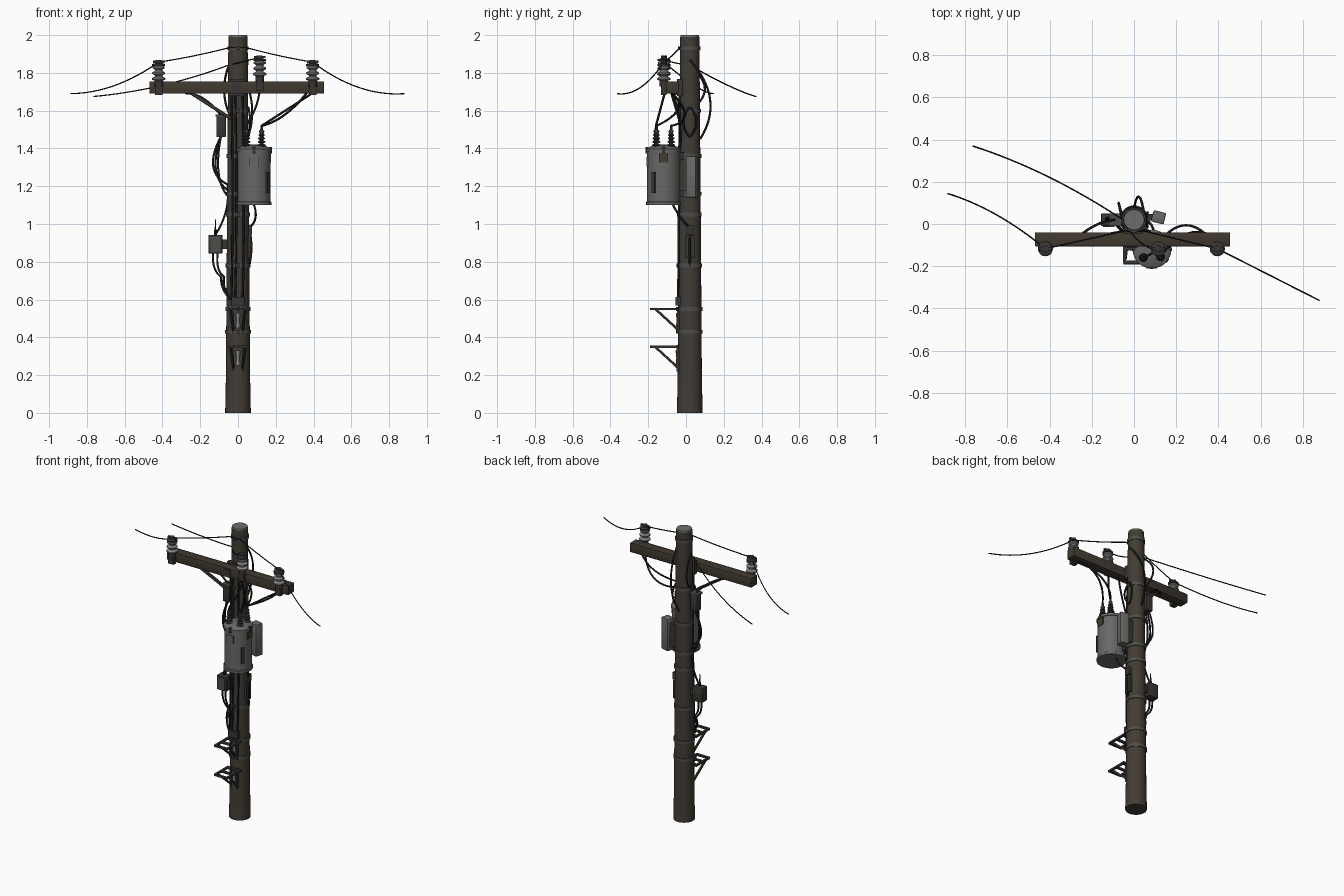
import bpy, bmesh, math
from mathutils import Vector

default_cube = bpy.data.objects.get("Cube")
if default_cube:
    bpy.data.objects.remove(default_cube)


def make_material(name, tone, warmth):
    """Colour given by its brightness and how brown it is."""
    colour = (tone, tone * (1 - warmth), tone * (1 - warmth * 2), 1)
    made = bpy.data.materials.new(name)
    made.use_nodes = True
    made.diffuse_color = colour
    made.node_tree.nodes["Principled BSDF"].inputs["Base Color"].default_value = colour
    return made


WOOD = make_material("weathered wood", 0.055, 0.18)
BEAM = make_material("crossarm wood", 0.052, 0.22)
SAWN = make_material("sawn wood end", 0.16, 0.04)
STEEL = make_material("painted grey steel", 0.14, 0.02)
CERAMIC = make_material("grey ceramic", 0.24, 0.01)
IRON = make_material("dark iron", 0.04, 0.06)
BAND = make_material("dull band steel", 0.08, 0.07)
RUBBER = make_material("black rubber", 0.012, 0)
RUST = make_material("rusty plate", 0.06, 0.25)

LEFT, BACK, UP = Vector((1, 0, 0)), Vector((0, 1, 0)), Vector((0, 0, 1))
RIGHT, FRONT, DOWN = -LEFT, -BACK, -UP
AXIS = BACK * 0.02


def pole_radius(height):
    return 0.066 - height * 0.0075


def on_pole(direction, height, out=0.0):
    """Point on the pole's side, or a little out from it."""
    return AXIS + UP * height + direction * (pole_radius(height) + out)


def finish(name, bm, material, center):
    bmesh.ops.recalc_face_normals(bm, faces=bm.faces)
    mesh = bpy.data.meshes.new(name)
    bm.to_mesh(mesh)
    bm.free()
    mesh.materials.append(material)
    mesh.shade_smooth()
    mesh.set_sharp_from_angle(angle=math.radians(35))
    made = bpy.data.objects.new(name, mesh)
    made.location = center
    bpy.context.collection.objects.link(made)
    return made


def lathe(name, profile, center, material, sides=20):
    """Revolve (radius, height) pairs about the upright axis, with both ends capped."""
    bm = bmesh.new()
    angles = [math.tau * step / sides for step in range(sides)]
    rings = [[bm.verts.new((radius * math.cos(a), radius * math.sin(a), height)) for a in angles]
             for radius, height in profile]
    for lower, upper in zip(rings, rings[1:]):
        for i in range(sides):
            bm.faces.new((lower[i - 1], lower[i], upper[i], upper[i - 1]))
    bm.faces.new(rings[0])
    bm.faces.new(rings[-1])
    return finish(name, bm, material, center)


def ribs(count, pitch, wide, narrow, taper=0.0):
    """Profile of a stack of discs on a core."""
    points = []
    for i in range(count):
        base, rim = i * pitch, wide - i * taper
        points += [(narrow, base), (rim, base + pitch / 4), (rim, base + pitch / 2), (narrow, base + pitch * 0.8)]
    return points


def box(name, center, size, material, turn=0.0, bevel=0.0):
    bm = bmesh.new()
    bmesh.ops.create_cube(bm, size=1)
    bmesh.ops.scale(bm, vec=size, verts=bm.verts)
    if bevel:
        bmesh.ops.bevel(bm, geom=bm.edges[:], offset=bevel, segments=2, affect='EDGES', profile=0.5)
    made = finish(name, bm, material, center)
    made.rotation_euler.z = turn
    return made


def bar(name, start, end, width, material):
    along = end - start
    made = box(name, (start + end) / 2, (width, width, along.length), material)
    made.rotation_euler = along.to_track_quat('Z', 'Y').to_euler()


def cable(name, start, end, sag, radius=0.006):
    """Round cable following a parabola, with its middle moved by sag."""
    curve = bpy.data.curves.new(name, 'CURVE')
    curve.dimensions = '3D'
    curve.bevel_depth, curve.bevel_resolution = radius, 1
    curve.use_fill_caps = True
    spline = curve.splines.new('POLY')
    steps = 16
    spline.points.add(steps)
    for i, point in enumerate(spline.points):
        t = i / steps
        point.co = (*(start.lerp(end, t) + sag * (4 * t * (1 - t))), 1)
    curve.materials.append(material_for_cables)
    bpy.context.collection.objects.link(bpy.data.objects.new(name, curve))


material_for_cables = RUBBER

# Pole with a pale sawn top
lathe("pole", [(0.068, 0), (0.064, 0.2), (pole_radius(1), 1), (pole_radius(2), 1.99)], AXIS, WOOD, sides=28)
lathe("pole_top", [(0.05, 1.99), (0.048, 2)], AXIS, SAWN, sides=28)

# Steel straps around the pole
for height in (0.43, 0.55, 0.78, 1.05, 1.16, 1.36, 1.6, 1.93):
    inner = pole_radius(height)
    outer = inner + 0.005
    lathe("pole_band", [(inner, -0.01), (outer, -0.01), (outer, 0.01), (inner, 0.01)],
          AXIS + UP * height, BAND, sides=28)
    box("band_clasp", on_pole(FRONT, height), (0.02, 0.02, 0.02), IRON)

# Crossarm, its mount and brace
ARM = Vector((-0.007, -0.073, 1.722))
box("crossarm", ARM, (0.925, 0.066, 0.064), BEAM, bevel=0.003)
box("crossarm_mount", ARM + BACK * 0.04, (0.09, 0.03, 0.09), IRON)
box("crossarm_plate", ARM + FRONT * 0.035, (0.05, 0.008, 0.05), IRON)
bar("crossarm_brace", ARM + RIGHT * 0.24 + DOWN * 0.03, on_pole(FRONT, 1.56) + RIGHT * 0.04, 0.016, BEAM)


def line_insulator(foot):
    """Ribbed ceramic on an iron pin; returns where the line is tied."""
    lathe("insulator_pin", [(0.014, -0.07), (0.014, -0.03), (0.022, -0.03), (0.022, 0.01)], foot, IRON, sides=12)
    lathe("insulator", ribs(count=3, pitch=0.03, wide=0.036, narrow=0.02, taper=0.002), foot, CERAMIC)
    top = foot + UP * 0.09
    lathe("insulator_cap", [(0.034, -0.01), (0.034, 0), (0.016, 0.005), (0.016, 0.02)], top, IRON, sides=12)
    box("insulator_clamp", top + UP * 0.012, (0.06, 0.016, 0.012), IRON)
    box("insulator_bracket", foot + DOWN * 0.05, (0.04, 0.03, 0.05), IRON)
    return top + UP * 0.01


end_foot = Vector((0, -0.117, 1.757))
right_tie = line_insulator(end_foot + RIGHT * 0.42)
left_tie = line_insulator(end_foot + LEFT * 0.395)
middle_tie = line_insulator(end_foot + LEFT * 0.115 + UP * 0.025)

# Transformer tank with rim, lid and fittings
TANK = Vector((0.085, -0.119, 1.1))
WIDTH = 0.087
lathe("transformer_tank", [(WIDTH - 0.01, 0), (WIDTH, 0), (WIDTH, 0.28)], TANK, STEEL, sides=32)
for name, height in (("tank_base_rim", 0), ("tank_lid_rim", 0.28)):
    rim = WIDTH + 0.005
    lathe(name, [(WIDTH, height), (rim, height), (rim, height + 0.016), (WIDTH, height + 0.02)],
          TANK, STEEL, sides=32)
lathe("tank_lid", [(WIDTH, 0.3), (0.06, 0.315), (0.02, 0.32)], TANK, STEEL, sides=32)
for height in (1.16, 1.36):
    box("tank_hanger", on_pole(FRONT, height) + LEFT * 0.03, (0.07, 0.05, 0.035), IRON)
box("tank_label", TANK + FRONT * WIDTH + UP * 0.23, (0.05, 0.008, 0.05), STEEL)
box("rust_plate", TANK + LEFT * WIDTH + UP * 0.25, (0.008, 0.05, 0.05), RUST)
box("tank_handle", TANK + (LEFT * 0.8 + FRONT * 0.6) * WIDTH + UP * 0.12, (0.016, 0.02, 0.11), IRON, turn=-0.6)
for direction in (LEFT, RIGHT, FRONT):
    box("lid_clip", TANK + direction * WIDTH + UP * 0.29, (0.016, 0.016, 0.034), IRON)

# Ribbed bushings on the lid, with a thin terminal on top
bushing_tops = []
for offset in (RIGHT + FRONT, LEFT + FRONT * 0.9, LEFT + BACK):
    foot = TANK + offset * 0.04 + UP * 0.31
    lathe("tank_bushing", ribs(count=5, pitch=0.018, wide=0.022, narrow=0.011, taper=0.002), foot, IRON, sides=14)
    lathe("bushing_terminal", [(0.008, 0.08), (0.006, 0.115)], foot, IRON, sides=10)
    bushing_tops.append(foot + UP * 0.11)

# Meter cabinet beside the tank
cabinet = on_pole(LEFT, 1.25, out=0.06) + BACK * 0.012
box("cabinet", cabinet, (0.062, 0.055, 0.22), STEEL, turn=-0.25, bevel=0.006)
box("cabinet_bracket", cabinet + RIGHT * 0.05, (0.06, 0.03, 0.16), IRON)

# Cutout box up high and relay box with aerial lower down
cutout = on_pole(RIGHT, 1.515, out=0.035)
box("cutout_box", cutout, (0.05, 0.05, 0.11), IRON, bevel=0.005)
box("cutout_cover", cutout + UP * 0.06, (0.06, 0.06, 0.012), BAND)
relay = on_pole(RIGHT, 0.893, out=0.06)
box("relay_box", relay, (0.075, 0.06, 0.1), IRON, bevel=0.006)
box("relay_door", relay + FRONT * 0.03, (0.055, 0.008, 0.08), BAND)
box("relay_bracket", relay + LEFT * 0.05, (0.04, 0.03, 0.05), IRON)
lathe("relay_aerial", [(0.009, 0.05), (0.009, 0.07), (0.004, 0.08), (0.003, 0.13)], relay, RUBBER, sides=8)

# Small fittings on the pole
box("side_junction", on_pole(LEFT, 0.97), (0.03, 0.04, 0.05), IRON)
box("side_channel", on_pole(LEFT, 0.88), (0.02, 0.05, 0.12), IRON)
box("cable_clamp", on_pole(RIGHT, 0.645), (0.02, 0.03, 0.03), IRON)
box("front_junction", on_pole(FRONT, 0.59), (0.07, 0.03, 0.045), IRON)

# Climbing platforms: open frame, struts, back plate and spool
for height in (0.55, 0.35):
    root = on_pole(FRONT, height)
    for side in (LEFT, RIGHT):
        box("platform_rail", root + side * 0.045 + FRONT * 0.07, (0.014, 0.15, 0.012), IRON)
        bar("platform_strut", root + side * 0.04 + FRONT * 0.12, root + side * 0.025 + DOWN * 0.11, 0.012, IRON)
        box("platform_upright", root + side * 0.025 + DOWN * 0.06, (0.01, 0.014, 0.14), IRON)
    for reach in (0.01, 0.075, 0.14):
        box("platform_bar", root + FRONT * reach, (0.1, 0.016, 0.012), IRON)
    lathe("platform_spool", [(0.012, -0.1), (0.008, -0.06), (0.012, -0.02)], root, CERAMIC, sides=12)

# Overhead lines, tied at the insulators and the pole top
THIN = 0.0035
right_top, left_top = [on_pole(FRONT, 1.935) + side * 0.04 for side in (RIGHT, LEFT)]
cable("line_far_right", Vector((-0.885, 0.145, 1.69)), right_tie, BACK * 0.03 + DOWN * 0.04, THIN)
cable("line_right", right_tie, right_top, DOWN * 0.005, THIN)
cable("line_top", right_top, left_top, FRONT * 0.005, THIN)
cable("line_left", left_top, left_tie, DOWN * 0.005, THIN)
cable("line_far_left", left_tie, Vector((0.88, -0.363, 1.69)), DOWN * 0.05, THIN)
service_hook = on_pole(RIGHT, 1.84)
cable("service_line", Vector((-0.765, 0.37, 1.675)), service_hook, BACK * 0.03 + DOWN * 0.025, THIN)
cable("service_link", service_hook, middle_tie, FRONT * 0.04, THIN)

# Drop cables from the arm to the bushings
under = ARM + DOWN * 0.03
for bushing, shift in zip(bushing_tops[1:], (0, 0.03)):
    cable("arm_drop", under + LEFT * (0.4 - shift), bushing, BACK * 0.07 + DOWN * shift)
cable("middle_drop", under + LEFT * 0.12 + FRONT * 0.04, bushing_tops[0], LEFT * 0.01)
cable("pole_drop", under + LEFT * 0.07, on_pole(FRONT, 1.38) + LEFT * 0.02, LEFT * 0.03 + BACK * 0.02)
cable("left_drop", under + RIGHT * 0.27, cutout + UP * 0.06, UP * 0.03 + BACK * 0.02)

# Loops behind the pole
cable("rear_loop", on_pole(LEFT, 1.87), on_pole(BACK, 1.45), BACK * 0.08)
cable("rear_loop_side", on_pole(RIGHT, 1.83), on_pole(RIGHT, 1.6), BACK * 0.08 + RIGHT * 0.02)
for swing in (FRONT, BACK):
    cable("side_coil", on_pole(LEFT, 1.62), on_pole(LEFT, 1.46), swing * 0.035 + LEFT * 0.01)

# Hanging loops right of the pole
for i in range(3):
    away = RIGHT * (0.03 + i * 0.014)
    cable("hanging_loop", cutout + DOWN * 0.05 + BACK * (i - 1) * 0.015,
          on_pole(RIGHT, 1.15 + i * 0.03) + FRONT * 0.01, away + DOWN * 0.03)
cable("relay_riser", on_pole(RIGHT, 1.2), relay + UP * 0.05, LEFT * 0.025)
for side in (LEFT, RIGHT):
    knee = on_pole(RIGHT, 0.72, out=0.02) + side * 0.008
    cable("relay_lead", relay + DOWN * 0.045 + side * 0.012, knee, RIGHT * 0.015 + DOWN * 0.015)
    cable("relay_tail", knee, on_pole(FRONT, 0.6) + RIGHT * 0.04, RIGHT * 0.015)

# Cables strapped to the front of the pole and under the tank
for side in (-0.035, -0.015, 0.025):
    cable("front_riser", on_pole(FRONT, 0.6) + LEFT * side, on_pole(FRONT, 1.69) + LEFT * side, LEFT * 0.006)
cable("tank_lead", TANK + BACK * 0.05, on_pole(LEFT, 0.98), LEFT * 0.02 + DOWN * 0.01)
cable("channel_lead", on_pole(LEFT, 0.98), on_pole(LEFT, 0.78), LEFT * 0.012)
